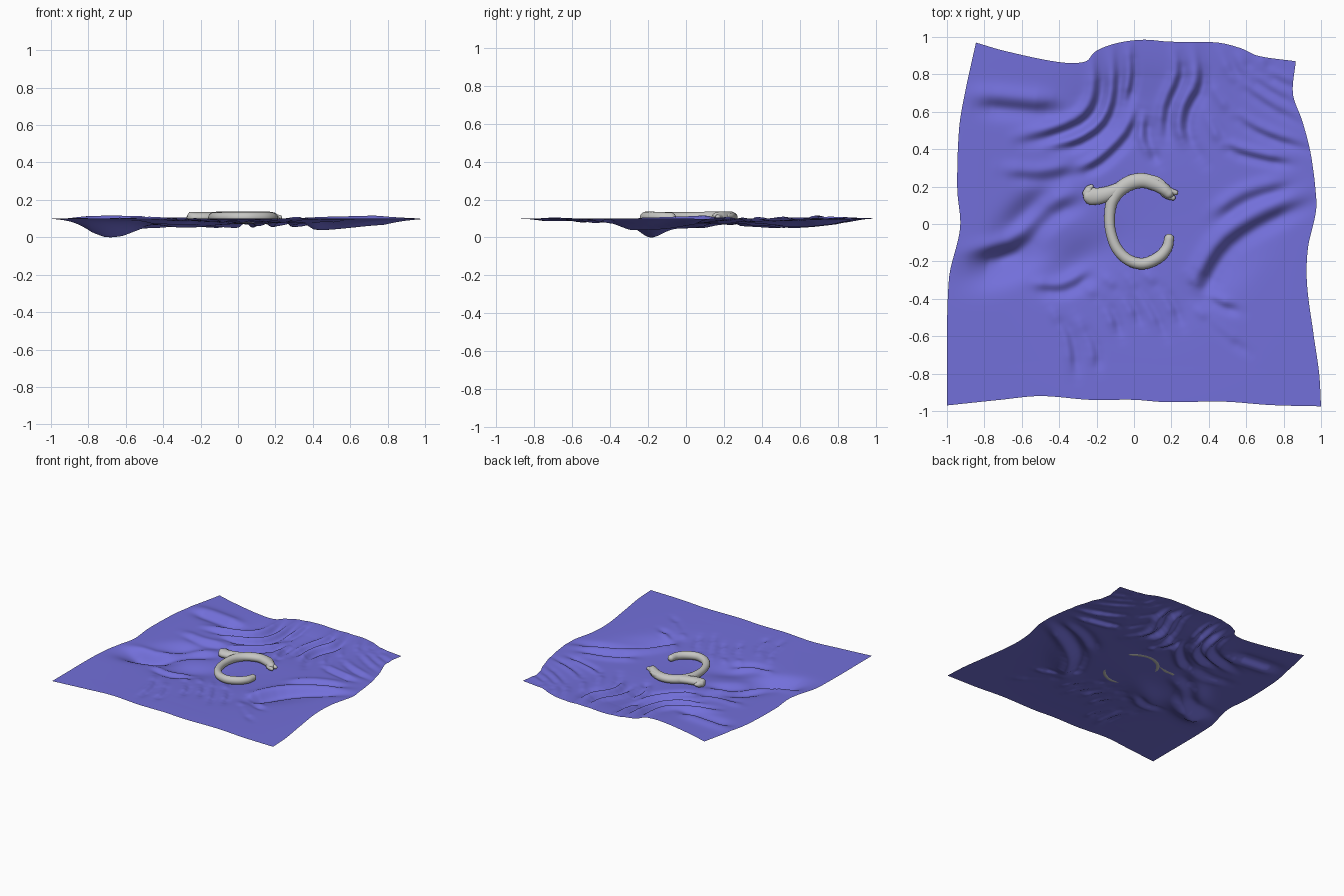
import bpy, math
from mathutils import Vector

if "Cube" in bpy.data.objects:
    bpy.data.objects.remove(bpy.data.objects["Cube"])


def material(name, rgb):
    m = bpy.data.materials.new(name)
    m.diffuse_color = (*rgb, 1)
    m.use_nodes = True
    m.node_tree.nodes["Principled BSDF"].inputs["Base Color"].default_value = m.diffuse_color
    return m


BLUE = material("violet_blue_cloth", (0.17, 0.16, 0.70))
GREY = material("pale_grey_stone", (0.56, 0.56, 0.54))


def add_mesh(name, verts, faces, mat):
    me = bpy.data.meshes.new(name)
    me.from_pydata(verts, [], faces)
    me.materials.append(mat)
    for p in me.polygons:
        p.use_smooth = True
    ob = bpy.data.objects.new(name, me)
    bpy.context.collection.objects.link(ob)
    return ob


def hermite(pts, t):
    """Smooth curve height through sorted (t, value) points."""
    i = 0
    while i < len(pts) - 2 and t > pts[i + 1][0]:
        i += 1

    def slope(k):
        a, b = pts[max(k - 1, 0)], pts[min(k + 1, len(pts) - 1)]
        return (b[1] - a[1]) / (b[0] - a[0])
    (t0, v0), (t1, v1) = pts[i], pts[i + 1]
    h = t1 - t0
    s = (t - t0) / h
    return (v0 * (1 + 2 * s) * (1 - s) ** 2 + v1 * s * s * (3 - 2 * s)
            + h * (slope(i) * s * (1 - s) ** 2 - slope(i + 1) * s * s * (1 - s)))


# Cloth outline: each edge is a wavy line
BACK = [(-.845, .97), (-.69, .925), (-.395, .865), (-.255, .87), (-.21, .92), (-.10, .965),
        (.045, .985), (.19, .975), (.445, .97), (.57, .94), (.66, .90), (.865, .87)]
FRONT = [(-1, -.97), (-.715, -.94), (-.5, -.92), (-.235, -.94), (0, -.94), (.165, -.952),
         (.485, -.95), (.73, -.968), (1, -.975)]
LEFT = [(-.97, -1), (-.3, -.99), (-.02, -.93), (.19, -.945), (.51, -.935), (.695, -.905), (.97, -.845)]
RIGHT = [(-.975, 1), (-.8, .99), (-.59, .96), (-.32, .925), (-.13, .93), (.05, .97), (.13, .975),
         (.375, .945), (.55, .90), (.695, .85), (.87, .865)]

# Folds: (height, width, path of the shaded slope); crest lies up-left, trough down-right
FOLDS_BACK = [
    (.026, .055, [(-.9, .67), (-.65, .645), (-.38, .62)]),
    (.022, .035, [(-.22, .95), (-.2, .72), (-.26, .58), (-.42, .5), (-.62, .45)]),
    (.020, .030, [(-.11, 1.0), (-.10, .72), (-.16, .54), (-.3, .44), (-.45, .41)]),
    (.018, .030, [(.02, .62), (-.04, .48), (-.18, .34), (-.3, .28)]),
    (.015, .025, [(-.02, .97), (-.01, .8), (-.04, .65)]),
    (.018, .030, [(.06, .6), (.06, .45), (.12, .33)]),
    (.024, .035, [(.32, 1.0), (.35, .77), (.28, .62), (.27, .48), (.36, .34)]),
    (.018, .030, [(.22, .95), (.24, .8), (.17, .62), (.16, .45)]),
]
FOLDS_RIGHT = [
    (.020, .030, [(.46, .95), (.55, .78), (.7, .66), (.95, .52)]),
    (.018, .028, [(.56, .92), (.65, .78), (.92, .62)]),
    (.018, .028, [(.68, .90), (.74, .80), (.92, .72)]),
    (.020, .030, [(.42, .74), (.55, .58), (.72, .48), (.98, .40)]),
    (.018, .030, [(.4, .58), (.5, .42), (.68, .36), (.85, .33)]),
    (.026, .050, [(1.0, .16), (.72, .05), (.5, -.09), (.39, -.25), (.36, -.36)]),
    (.014, .040, [(.85, .22), (.6, .15), (.42, .03)]),
    (.016, .030, [(.3, -.28), (.42, -.4), (.56, -.46)]),
    (.012, .028, [(.33, -.45), (.45, -.56), (.6, -.68)]),
]
FOLDS_FRONT = [
    (.015, .028, [(.06, -.26), (.17, -.38), (.25, -.54)]),
    (.013, .026, [(-.04, -.27), (.07, -.42), (.16, -.6)]),
    (.014, .026, [(-.16, -.28), (-.04, -.4), (.03, -.54)]),
    (.014, .028, [(-.27, -.32), (-.14, -.45), (-.08, -.6)]),
    (.012, .030, [(-.44, -.45), (-.35, -.6), (-.32, -.82)]),
    (.010, .028, [(-.3, -.5), (-.22, -.64), (-.2, -.78)]),
    (.014, .035, [(-.55, -.33), (-.38, -.34), (-.22, -.25)]),
    (.022, .050, [(-.92, -.17), (-.65, -.12), (-.45, .07), (-.28, .15)]),
    (.012, .040, [(-.7, .28), (-.5, .26), (-.3, .3)]),
]
# Broad hollows: (depth, x, y, length, width, angle)
HOLLOWS = [(.060, -.69, -.2, .2, .09, .35), (.045, -.55, .06, .18, .08, .7),
           (.022, 0, 0, .55, .55, 0), (.020, .05, .6, .35, .25, 0),
           (.025, -.3, -.2, .2, .1, .5), (.020, .5, -.22, .25, .1, .8)]


def near(path, x, y, reach):
    """Squared distance to a path, with the fraction along it."""
    best, frac, n = 9.0, 0.0, len(path) - 1
    for i in range(n):
        (ax, ay), (bx, by) = path[i], path[i + 1]
        dx, dy = bx - ax, by - ay
        t = max(0, min(1, ((x - ax) * dx + (y - ay) * dy) / (dx * dx + dy * dy)))
        d = (x - ax - dx * t) ** 2 + (y - ay - dy * t) ** 2
        if d < best:
            best, frac = d, (i + t) / n
    return best, frac


def smooth_path(pts, steps):
    """Catmull-Rom samples through points of any size."""
    v = [Vector(p) for p in pts]
    v = [v[0] * 2 - v[1]] + v + [v[-1] * 2 - v[-2]]
    out = []
    for i in range(1, len(v) - 2):
        a, b, c, d = v[i - 1:i + 3]
        for k in range(steps):
            t = k / steps
            out.append((b * 2 + (c - a) * t + (a * 2 - b * 5 + c * 4 - d) * t * t
                        + (b * 3 - a - c * 3 + d) * t ** 3) * 0.5)
    return out + [v[-2]]


FOLDS = []
for h, w, path in FOLDS_BACK + FOLDS_RIGHT + FOLDS_FRONT:
    p = [tuple(q) for q in smooth_path(path, 3)]
    xs, ys = [q[0] for q in p], [q[1] for q in p]
    m = w * 3.2
    FOLDS.append((h, w, p, min(xs) - m, max(xs) + m, min(ys) - m, max(ys) + m))


def sag(x, y):
    z = 0.0
    for h, w, p, x0, x1, y0, y1 in FOLDS:
        if x0 < x < x1 and y0 < y < y1:
            for sgn in (1, -1):
                s = sgn * w * 0.5
                d, f = near(p, x + s, y - s, w)
                if d < 6 * w * w:
                    ends = min(1, 4 * f + .15, 4 * (1 - f) + .15)
                    z += sgn * h * ends * math.exp(-d / (w * w))
    for h, cx, cy, a, b, ang in HOLLOWS:
        c, s = math.cos(ang), math.sin(ang)
        u, v = (x - cx) * c + (y - cy) * s, (y - cy) * c - (x - cx) * s
        z -= h * math.exp(-(u / a) ** 2 - (v / b) ** 2)
    return 0.042 * math.tanh(z / 0.042) if z > 0 else z


# Cloth: sheet blended between its four edges, then creased
N = 170
span = lambda e, t: e[0][0] + (e[-1][0] - e[0][0]) * t
edge = lambda e, t: (span(e, t), hermite(e, span(e, t)))
fr, bk = [edge(FRONT, i / N) for i in range(N + 1)], [edge(BACK, i / N) for i in range(N + 1)]
lf, rt = [edge(LEFT, i / N)[::-1] for i in range(N + 1)], [edge(RIGHT, i / N)[::-1] for i in range(N + 1)]
verts = []
for j in range(N + 1):
    v = j / N
    for i in range(N + 1):
        u = i / N
        x, y = [(1 - v) * fr[i][k] + v * bk[i][k] + (1 - u) * lf[j][k] + u * rt[j][k]
                - (1 - u) * (1 - v) * fr[0][k] - u * (1 - v) * fr[N][k]
                - (1 - u) * v * bk[0][k] - u * v * bk[N][k] for k in (0, 1)]
        # creases calm down towards the flat hem
        hem = 0.35 + 0.65 * min(1, 10 * min(u, 1 - u, v, 1 - v))
        verts.append([x, y, sag(x, y) * hem])
low = -min(p[2] for p in verts)
for p in verts:
    p[2] = 0.1 + (p[2] * 0.1 / low if p[2] < 0 else p[2])
R = N + 1
faces = [(j * R + i, j * R + i + 1, (j + 1) * R + i + 1, (j + 1) * R + i)
         for j in range(N) for i in range(N)]
add_mesh("creased_cloth", verts, faces, BLUE)


def tube(name, pts, z=0.105, flat=0.032, sides=20):
    """Rounded rod lying flat through (x, y, radius) points; height limited by flat."""
    path = smooth_path(pts, 6)
    rings = []
    for i, p in enumerate(path):
        t = path[min(i + 1, len(path) - 1)] - path[max(i - 1, 0)]
        rings.append((p.x, p.y, p.z, Vector((t.x, t.y)).normalized()))
    caps = [math.radians(a) for a in (88, 70, 50, 30, 15)]

    def cap(r, way):
        return [(r[0] + way * r[3].x * r[2] * math.sin(a), r[1] + way * r[3].y * r[2] * math.sin(a),
                 r[2] * math.cos(a), r[3]) for a in caps]
    rings = cap(rings[0], -1) + rings + cap(rings[-1], 1)[::-1]
    vs, fs = [], []
    for x, y, r, t in rings:
        for k in range(sides):
            a = 2 * math.pi * k / sides
            vs.append((x - t.y * r * math.cos(a), y + t.x * r * math.cos(a),
                       z + min(r, flat) * math.sin(a)))
    n = len(rings)
    for i in range(n - 1):
        for k in range(sides):
            k2 = (k + 1) % sides
            fs.append((i * sides + k, i * sides + k2, (i + 1) * sides + k2, (i + 1) * sides + k)[::-1])
    fs += [tuple(range(sides))[::-1][::-1], tuple(range((n - 1) * sides, n * sides))[::-1]]
    return add_mesh(name, vs, fs, GREY)


# Ornament: open ring body rising into the head
tube("ring_body", [(.188, -.078, .026), (.175, -.13, .029), (.13, -.18, .031), (.05, -.212, .031),
                   (-.03, -.192, .030), (-.092, -.13, .029), (-.125, -.04, .028), (-.13, .05, .029),
                   (-.115, .125, .032), (-.075, .185, .038), (-.015, .222, .041), (.05, .232, .040),
                   (.11, .215, .038), (.155, .19, .034), (.185, .165, .029)])
# Head details: brow, upper lip, lower jaw
tube("brow", [(.08, .245, .020), (.125, .235, .018), (.155, .218, .014)], z=.112, flat=.025)
tube("upper_lip", [(.17, .185, .022), (.20, .172, .019), (.222, .168, .014)])
tube("lower_jaw", [(.16, .165, .020), (.185, .150, .019), (.208, .140, .014)], z=.098)
# Curled crest behind the neck
tube("neck_crest", [(-.225, .148, .047), (-.185, .150, .044), (-.13, .165, .040), (-.07, .19, .036)],
     flat=.030)
tube("crest_tip", [(-.245, .165, .030), (-.238, .188, .022), (-.228, .200, .012)], flat=.026)
